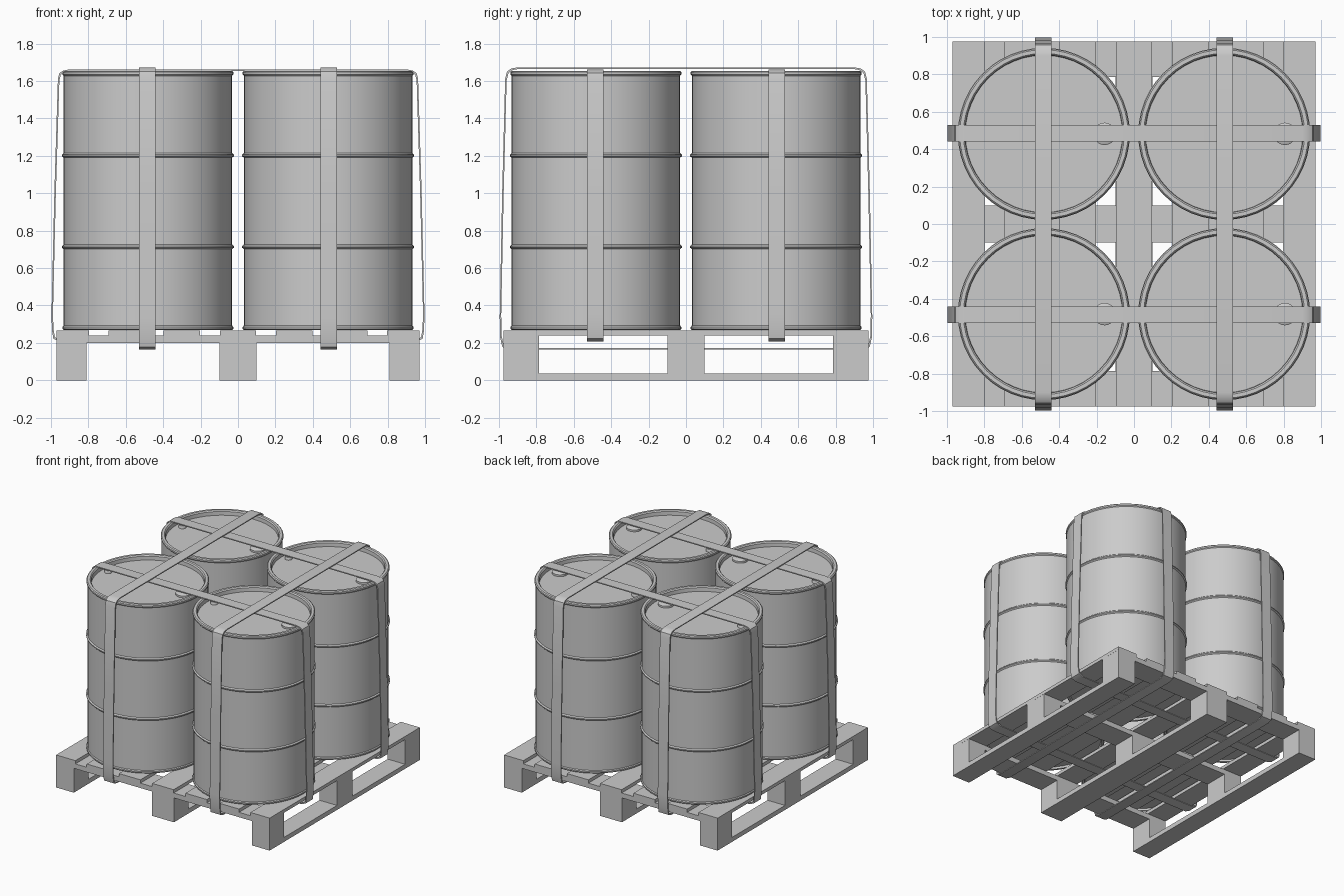
import bpy, bmesh, math

if "Cube" in bpy.data.objects:
    bpy.data.objects.remove(bpy.data.objects["Cube"])


def finish(name, bm, smooth=True):
    bmesh.ops.recalc_face_normals(bm, faces=bm.faces)
    me = bpy.data.meshes.new(name)
    bm.to_mesh(me)
    bm.free()
    ob = bpy.data.objects.new(name, me)
    bpy.context.collection.objects.link(ob)
    if smooth:
        bpy.ops.object.select_all(action='DESELECT')
        ob.select_set(True)
        bpy.context.view_layer.objects.active = ob
        bpy.ops.object.shade_smooth_by_angle(angle=math.radians(35))
    return ob


def box(name, x0, x1, y0, y1, z0, z1):
    bm = bmesh.new()
    bmesh.ops.create_cube(bm, size=1)
    for v in bm.verts:
        v.co.x = (x0 + x1) / 2 + v.co.x * (x1 - x0)
        v.co.y = (y0 + y1) / 2 + v.co.y * (y1 - y0)
        v.co.z = (z0 + z1) / 2 + v.co.z * (z1 - z0)
    return finish(name, bm, False)


def lathe(name, profile, cx, cy, steps=48):
    """Spin (radius, z) points around a vertical axis; ends on the axis."""
    bm = bmesh.new()
    vs = [bm.verts.new((r, 0, z)) for r, z in profile]
    es = [bm.edges.new(p) for p in zip(vs, vs[1:])]
    bmesh.ops.spin(bm, geom=vs + es, cent=(0, 0, 0), axis=(0, 0, 1),
                   angle=math.tau, steps=steps)
    bmesh.ops.remove_doubles(bm, verts=bm.verts, dist=0.0005)
    bmesh.ops.translate(bm, verts=bm.verts, vec=(cx, cy, 0))
    return finish(name, bm)


def strap(name, half, offset, width, thick, along_x):
    """Closed flat band from the right half of its outer outline (u, z)."""
    path = half + [(-u, z) for u, z in reversed(half)]
    n = len(path)
    cz = sum(z for _, z in path) / n
    bm = bmesh.new()
    rings = []
    for u, z in path:
        ui = u - math.copysign(thick, u)
        zi = z - math.copysign(thick, z - cz)
        ring = []
        for a, b, w in ((u, z, -1), (u, z, 1), (ui, zi, 1), (ui, zi, -1)):
            s = offset + w * width / 2
            ring.append(bm.verts.new((a, s, b) if along_x else (s, a, b)))
        rings.append(ring)
    for i in range(n):
        p, q = rings[i], rings[(i + 1) % n]
        for k in range(4):
            m = (k + 1) % 4
            bm.faces.new((p[k], p[m], q[m], q[k]))
    return finish(name, bm)


# Pallet: runners, blocks, cross boards and deck boards
E = 0.975
columns = ((-0.97, -0.81), (-0.10, 0.10), (0.81, 0.97))
rows = ((-E, -0.785), (-0.10, 0.10), (0.785, E))
for x0, x1 in columns:
    box("pallet_runner", x0, x1, -E, E, 0, 0.037)
    for y0, y1 in rows:
        box("pallet_block", x0, x1, y0, y1, 0.037, 0.20)
for y0, y1 in rows:
    box("pallet_cross_board", -0.97, 0.97, y0, y1, 0.20, 0.24)
for c, w in ((0, 0.195), (0.302, 0.195), (0.605, 0.175), (0.883, 0.175)):
    for s in ((1, -1) if c else (1,)):
        box("pallet_deck_board", s * c - w / 2, s * c + w / 2, -E, E, 0.24, 0.267)

# Drums: rolled rims, two hoops, recessed lid and bungs
C = 0.482
R = 0.451
profile = [(0, 0.285), (0.43, 0.285), (0.435, 0.27), (0.45, 0.268),
           (0.457, 0.275), (0.457, 0.285), (R, 0.292)]
for z in (0.713, 1.202):
    profile += [(R, z - 0.012), (0.46, z - 0.004), (0.46, z + 0.004), (R, z + 0.012)]
profile += [(R, 1.628), (0.457, 1.635), (0.457, 1.647), (0.45, 1.654),
            (0.43, 1.654), (0.422, 1.645), (0.42, 1.615), (0, 1.615)]
for x in (-C, C):
    for y in (-C, C):
        lathe("drum", profile, x, y)
        for name, dx, r in (("large_bung", 0.325, 0.06), ("small_bung", -0.36, 0.028)):
            lathe(name, [(0, 1.612), (r, 1.612), (r, 1.63), (r * 0.85, 1.636), (0, 1.636)],
                  x + dx, y, 20)

# Straps: two over the width, two over the depth
wide = [(0.90, 1.662), (0.935, 1.656), (0.955, 1.642), (0.963, 1.61),
        (0.982, 1.0), (0.997, 0.36), (0.995, 0.27), (0.987, 0.222), (0.95, 0.206)]
deep = [(0.90, 1.673), (0.935, 1.667), (0.957, 1.650), (0.967, 1.61),
        (0.983, 1.0), (0.996, 0.34), (0.994, 0.23), (0.982, 0.178), (0.945, 0.165)]
for o in (-0.485, 0.485):
    strap("strap_across_width", wide, o, 0.09, 0.008, True)
    strap("strap_across_depth", deep, o, 0.09, 0.008, False)
